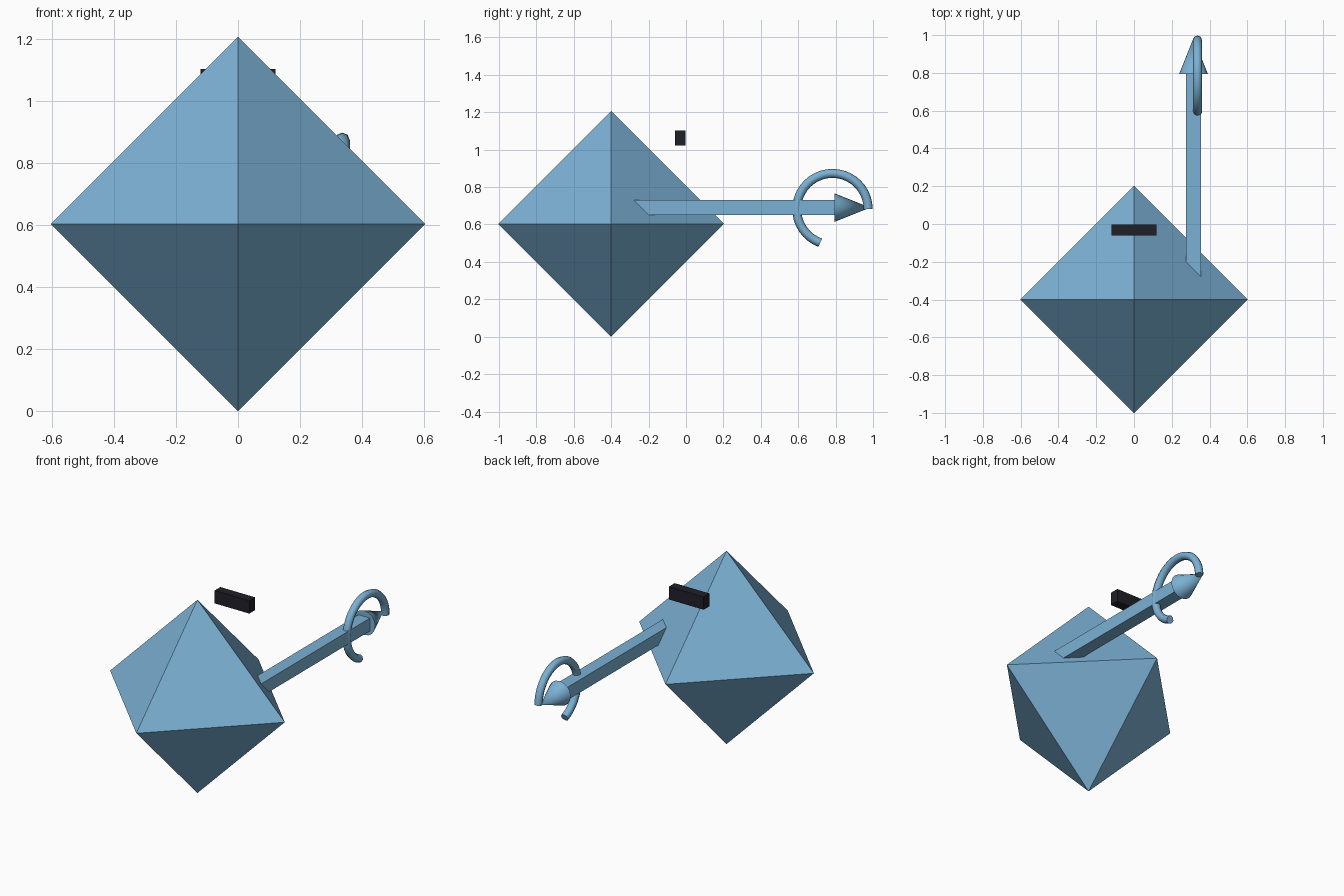
import bpy
import bmesh
import math
from mathutils import Vector

old = bpy.data.objects.get("Cube")
if old:
    bpy.data.objects.remove(old, do_unlink=True)


def make_material(name, color):
    mat = bpy.data.materials.new(name)
    mat.use_nodes = True
    mat.diffuse_color = color
    bsdf = next(n for n in mat.node_tree.nodes if n.type == "BSDF_PRINCIPLED")
    bsdf.inputs["Base Color"].default_value = color
    return mat


blue = make_material("sky blue", (0.2, 0.44, 0.66, 1))
black = make_material("near black", (0.014, 0.014, 0.022, 1))


def link(name, data, mat):
    obj = bpy.data.objects.new(name, data)
    bpy.context.collection.objects.link(obj)
    data.materials.append(mat)
    return obj


def box(name, low, high, mat):
    low, high = Vector(low), Vector(high)
    bm = bmesh.new()
    bmesh.ops.create_cube(bm, size=1)
    bmesh.ops.scale(bm, vec=high - low, verts=bm.verts)
    bmesh.ops.translate(bm, vec=(low + high) / 2, verts=bm.verts)
    mesh = bpy.data.meshes.new(name)
    bm.to_mesh(mesh)
    bm.free()
    return link(name, mesh, mat)


def smooth(obj, angle):
    bpy.ops.object.select_all(action="DESELECT")
    obj.select_set(True)
    bpy.context.view_layer.objects.active = obj
    bpy.ops.object.shade_smooth_by_angle(angle=math.radians(angle))


# Octahedral body: one corner on each half axis
center = Vector((0, -0.4, 0.603))
bm = bmesh.new()
for axis in range(3):
    for side in (-1, 1):
        corner = center.copy()
        corner[axis] += side * 0.603
        bm.verts.new(corner)
bmesh.ops.convex_hull(bm, input=bm.verts)
bmesh.ops.recalc_face_normals(bm, faces=bm.faces)
mesh = bpy.data.meshes.new("body")
bm.to_mesh(mesh)
bm.free()
link("body", mesh, blue)

# Floating dark bar
box("bar", (-0.12, -0.06, 1.022), (0.12, -0.003, 1.102), black)

# Arrow: square shaft and cone tip
box("arrow_shaft", (0.275, -0.4, 0.65), (0.355, 0.8, 0.73), blue)
bpy.ops.mesh.primitive_cone_add(vertices=16, radius1=0.076, radius2=0, depth=0.19,
                                location=(0.315, 0.89, 0.69),
                                rotation=(-math.pi / 2, 0, 0))
tip = bpy.context.object
tip.name = "arrow_tip"
tip.data.materials.append(blue)
smooth(tip, 40)

# Round tube bent into an open loop around the arrow
curve = bpy.data.curves.new("loop", "CURVE")
curve.dimensions = "3D"
curve.bevel_depth = 0.024
curve.bevel_resolution = 2
curve.use_fill_caps = True
spline = curve.splines.new("POLY")
steps = 28
spline.points.add(steps)
for i, point in enumerate(spline.points):
    a = math.radians(250) * i / steps
    point.co = (0.336, 0.783 + 0.191 * math.cos(a), 0.682 + 0.191 * math.sin(a), 1)
loop = link("loop", curve, blue)
bpy.ops.object.select_all(action="DESELECT")
loop.select_set(True)
bpy.context.view_layer.objects.active = loop
bpy.ops.object.convert(target="MESH")
smooth(bpy.context.object, 50)
